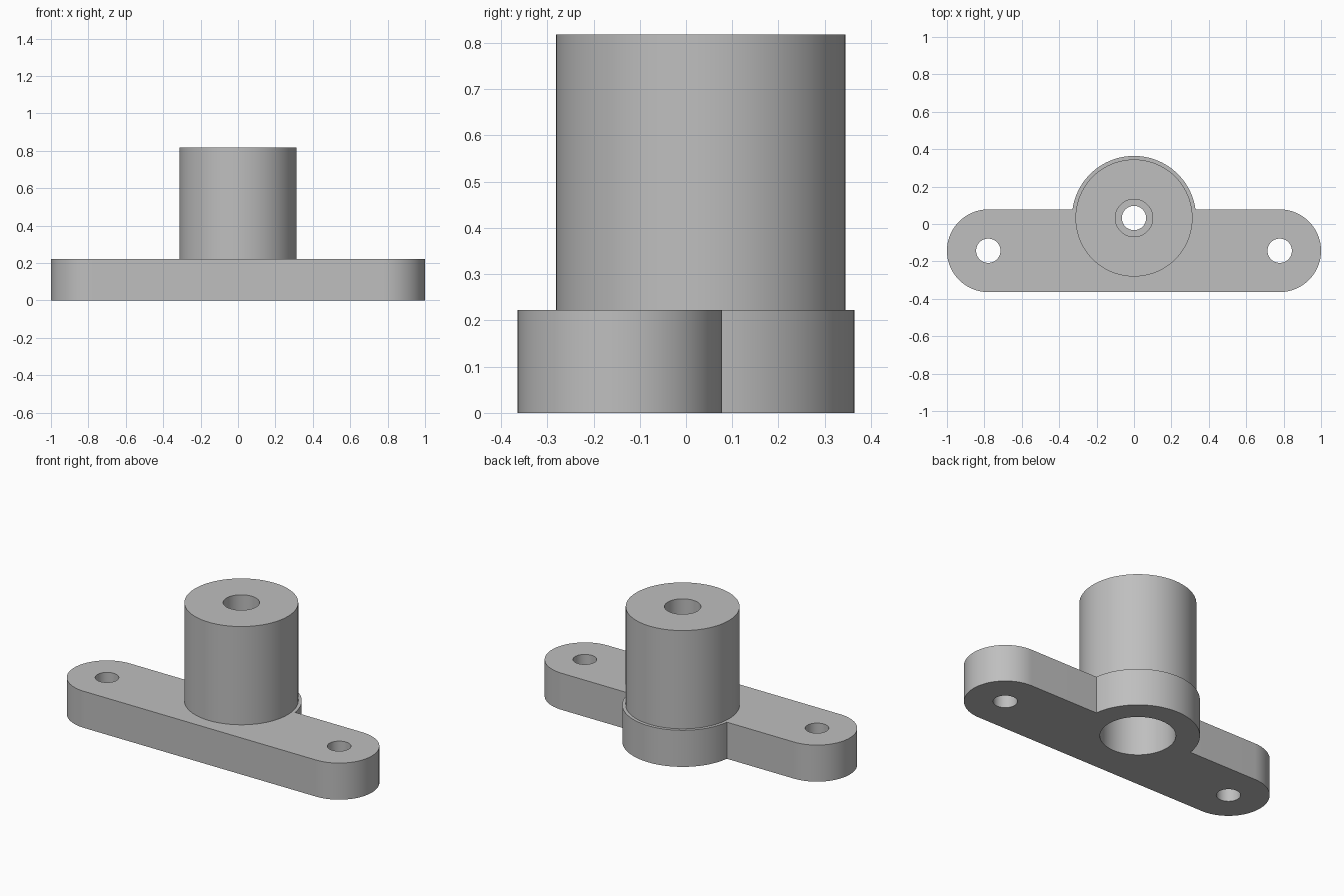
import bpy
import bmesh
from math import sin, cos, asin, pi, radians

cube = bpy.data.objects.get("Cube")
if cube:
    bpy.data.objects.remove(cube)

# Main dimensions
END_X, END_Y, END_R = 0.779, -0.143, 0.221
BOSS_Y, BOSS_R, COLLAR_R = 0.032, 0.313, 0.332
BASE_H, TOP_H = 0.222, 0.818
SCREW_R, BORE_R, RECESS_R = 0.065, 0.203, 0.1
BORE_TOP, RECESS_FLOOR = 0.52, 0.67
SEGMENTS = 96

grey = bpy.data.materials.new("plain grey")
grey.use_nodes = True
colour = (0.52, 0.52, 0.52, 1)
grey.diffuse_color = colour
grey.node_tree.nodes["Principled BSDF"].inputs["Base Color"].default_value = colour


def arc(cx, cy, r, start, end, steps):
    """Points along an arc, both ends included."""
    angles = [start + (end - start) * i / steps for i in range(steps + 1)]
    return [(cx + r * cos(a), cy + r * sin(a)) for a in angles]


def circle(cx, cy, r):
    return arc(cx, cy, r, 0, 2 * pi, SEGMENTS)[:-1]


def finish(name, bm):
    """Turn a bmesh into a smooth object with crisp edges."""
    bmesh.ops.recalc_face_normals(bm, faces=bm.faces)
    mesh = bpy.data.meshes.new(name)
    bm.to_mesh(mesh)
    bm.free()
    mesh.materials.append(grey)
    obj = bpy.data.objects.new(name, mesh)
    bpy.context.collection.objects.link(obj)
    bpy.ops.object.select_all(action="DESELECT")
    obj.select_set(True)
    bpy.context.view_layer.objects.active = obj
    bpy.ops.object.shade_smooth_by_angle(angle=radians(30))


def plate(name, loops, height):
    """Flat shape from an outline and hole loops, extruded upward."""
    bm = bmesh.new()
    for loop in loops:
        verts = [bm.verts.new((x, y, 0)) for x, y in loop]
        for i, v in enumerate(verts):
            bm.edges.new((verts[i - 1], v))
    bmesh.ops.triangle_fill(bm, edges=bm.edges[:], use_beauty=True, normal=(0, 0, 1))
    result = bmesh.ops.extrude_face_region(bm, geom=bm.faces[:], use_keep_orig=True)
    top = [g for g in result["geom"] if isinstance(g, bmesh.types.BMVert)]
    bmesh.ops.translate(bm, verts=top, vec=(0, 0, height))
    finish(name, bm)


def lathe(name, profile, cy):
    """Revolve an (r, z) profile around the vertical axis at y = cy."""
    bm = bmesh.new()
    rings = [[bm.verts.new((x, y, z)) for x, y in circle(0, cy, r)] for r, z in profile]
    for lower, upper in zip(rings, rings[1:]):
        for i in range(SEGMENTS):
            bm.faces.new((lower[i - 1], lower[i], upper[i], upper[i - 1]))
    finish(name, bm)


# Mounting base: rounded bar with a round collar bulging from the back
join = asin((END_Y + END_R - BOSS_Y) / COLLAR_R)
outline = (arc(END_X, END_Y, END_R, -pi / 2, pi / 2, 48)
           + arc(0, BOSS_Y, COLLAR_R, join, pi - join, 48)
           + arc(-END_X, END_Y, END_R, pi / 2, 3 * pi / 2, 48))
holes = [circle(0, BOSS_Y, BORE_R)]
holes += [circle(side * END_X, END_Y, SCREW_R) for side in (-1, 1)]
plate("mounting_base", [outline] + holes, BASE_H)

# Upright boss: outer wall, recessed top, narrow neck and wide lower bore
lathe("boss", [(BOSS_R, BASE_H), (BOSS_R, TOP_H), (RECESS_R, TOP_H),
               (RECESS_R, RECESS_FLOOR), (SCREW_R, RECESS_FLOOR),
               (SCREW_R, BORE_TOP), (BORE_R, BORE_TOP), (BORE_R, BASE_H)], BOSS_Y)
